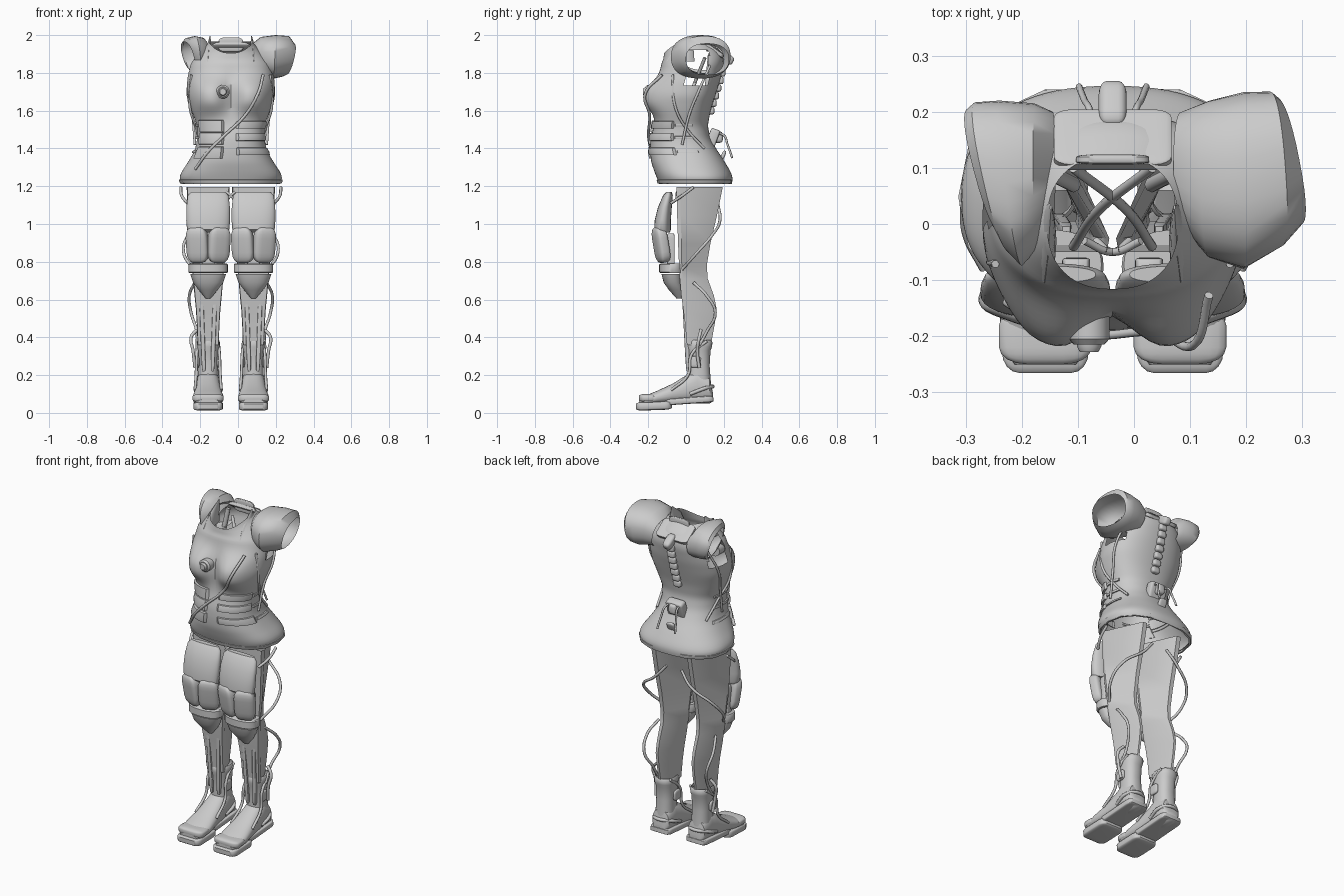
import bpy, bmesh, math
from mathutils import Vector, Euler

cube = bpy.data.objects.get("Cube")
if cube:
    bpy.data.objects.remove(cube, do_unlink=True)

CX = -0.038  # body centre line
SIDES = ((-1, "right"), (1, "left"))

grey = bpy.data.materials.new("plain grey")
grey.use_nodes = True
grey.diffuse_color = (0.6, 0.6, 0.6, 1)
grey.node_tree.nodes["Principled BSDF"].inputs["Base Color"].default_value = grey.diffuse_color


def finish(name, bm):
    bmesh.ops.recalc_face_normals(bm, faces=bm.faces)
    mesh = bpy.data.meshes.new(name)
    bm.to_mesh(mesh)
    bm.free()
    mesh.materials.append(grey)
    obj = bpy.data.objects.new(name, mesh)
    bpy.context.collection.objects.link(obj)
    return obj


def power(v, p):
    return math.copysign(abs(v) ** p, v)


def ring(center, u, v, p=0.85, n=32):
    """Rounded cross-section spanned by the half axes u and v."""
    c, u, v = Vector(center), Vector(u), Vector(v)
    angles = [math.tau * i / n for i in range(n)]
    return [c + u * power(math.cos(a), p) + v * power(math.sin(a), p) for a in angles]


def skin(name, rings, closed=True, caps=False):
    """Skin faces between successive rows of points."""
    bm = bmesh.new()
    rows = [[bm.verts.new(q) for q in r] for r in rings]
    n = len(rows[0])
    for a, b in zip(rows, rows[1:]):
        for i in range(n if closed else n - 1):
            j = (i + 1) % n
            bm.faces.new((a[i], a[j], b[j], b[i]))
    if caps:
        bm.faces.new(rows[0])
        bm.faces.new(rows[-1])
    return finish(name, bm)


def column(name, x, profile, caps=False):
    """Upright loft; profile rows are z, half width, front y, back y."""
    return skin(name, [ring((x, (f + b) / 2, z), (w, 0, 0), (0, (b - f) / 2, 0))
                       for z, w, f, b in profile], caps=caps)


def wedge(name, x, profile):
    """Upright loft with a flat front that narrows to a ridge at the back."""
    return skin(name, [[Vector((x + k * w, f + t * (b - f), z)) for k, t in
                        ((-.96, 0), (.96, 0), (1, .1), (.12, 1), (-.12, 1), (-1, .1))]
                       for z, w, f, b in profile])


def pad(name, loc, size, rot=(0, 0, 0), soft=0.3):
    """Rounded block."""
    bm = bmesh.new()
    bmesh.ops.create_cube(bm, size=1)
    bmesh.ops.bevel(bm, geom=bm.edges[:], offset=soft, segments=4, profile=0.5, affect="EDGES")
    turn = Euler([math.radians(r) for r in rot]).to_matrix()
    for v in bm.verts:
        v.co = turn @ (v.co * Vector(size)) + Vector(loc)
    return finish(name, bm)


def cable(name, points, radius=0.008):
    curve = bpy.data.curves.new(name, "CURVE")
    curve.dimensions = "3D"
    curve.bevel_depth = radius
    curve.bevel_resolution = 2
    curve.resolution_u = 8
    curve.use_fill_caps = True
    spline = curve.splines.new("BEZIER")
    spline.bezier_points.add(len(points) - 1)
    for bp, q in zip(spline.bezier_points, points):
        bp.co = q
        bp.handle_left_type = bp.handle_right_type = "AUTO"
    curve.materials.append(grey)
    bpy.context.collection.objects.link(bpy.data.objects.new(name, curve))


# Torso surface: z, half width, front y, back y
BODY = ((1.21, .255, -.14, .24), (1.235, .275, -.15, .25), (1.27, .265, -.165, .24),
        (1.33, .225, -.185, .205), (1.39, .19, -.19, .165), (1.45, .178, -.188, .13),
        (1.52, .178, -.17, .115), (1.6, .208, -.155, .13), (1.68, .232, -.15, .155),
        (1.76, .232, -.145, .18), (1.85, .215, -.13, .2), (1.9, .175, -.12, .195),
        (1.94, .135, -.118, .16), (1.965, .112, -.115, .11))


def body_at(z):
    z = min(max(z, BODY[0][0]), BODY[-1][0])
    for a, b in zip(BODY, BODY[1:]):
        if z <= b[0]:
            t = (z - a[0]) / (b[0] - a[0])
            return Vector([m + (n - m) * t for m, n in zip(a[1:], b[1:])])


def torso_point(angle, z, off=0.0):
    """Point on the torso; angle 0 faces front, positive towards +x."""
    w, f, b = (body_at(z - .015) + body_at(z) + body_at(z + .015)) / 3
    s, c = power(math.sin(angle), .85), power(math.cos(angle), .85)
    x = (w + off) * s
    y = (f + b) / 2 - ((b - f) / 2 + off) * c
    if c > 0:  # bust
        y -= .08 * c ** .3 * math.exp(-abs((abs(x) - .12) / .095) ** 2.5
                                      - abs((z - 1.675) / .095) ** 2.5)
        z -= .06 * c * c * min(max((z - 1.85) / .11, 0), 1)  # lower front neckline
    return Vector((CX + x, y, z))


def band(name, z0, z1, a0, a1, off=.012):
    """Raised strap following the torso, with edges tucked into it."""
    rows = []
    for t, o in ((0, -.004), (.04, off), (.5, off * 1.3), (.96, off), (1, -.004)):
        rows.append([torso_point(math.radians(a0 + (a1 - a0) * i / 16), z0 + (z1 - z0) * t,
                                 o if 0 < i < 16 else -.004) for i in range(17)])
    skin(name, rows, closed=False)


levels = [1.213 + .752 * i / 52 for i in range(53)]
torso = skin("torso_shell", [[torso_point(math.tau * i / 80, z) for i in range(80)] for z in levels])
bm = bmesh.new()
bm.from_mesh(torso.data)
armholes = [f for f in bm.faces if abs(f.calc_center_median().x - CX) > .14
            and 0 < f.calc_center_median().y < .12 and 1.73 < f.calc_center_median().z < 1.92]
bmesh.ops.delete(bm, geom=armholes, context="FACES")
bm.to_mesh(torso.data)
bm.free()

# Hem, belly pads and waist straps
band("hem", 1.213, 1.235, -180, 180, .006)
for i, z in enumerate((1.345, 1.42, 1.485)):
    band(f"belly_pad_{i}", z, z + .065, -62, -8, .012)
    band(f"waist_strap_{i}", z + .02, z + .06, 5, 80, .01)
    band(f"left_side_strap_{i}", z + .03, z + .045, 80, 112, .007)
    band(f"right_side_strap_{i}", z + .03, z + .045, -112, -62, .007)

# Sleeves: top x, top z, bottom x, bottom z, front y, back y, skew of the back edge
RIGHT_SLEEVE = ((-.14, 1.93, -.15, 1.8, 0, .2, 0), (-.18, 1.985, -.175, 1.79, -.05, .215, 0),
                (-.23, 1.995, -.21, 1.79, -.075, .22, -.02),
                (-.27, 1.985, -.235, 1.8, -.05, .217, -.03),
                (-.285, 1.965, -.245, 1.815, -.02, .205, -.03))
LEFT_SLEEVE = ((.07, 1.95, .1, 1.79, 0, .2, 0), (.12, 1.99, .15, 1.78, -.06, .22, 0),
               (.2, 2, .19, 1.77, -.08, .235, 0), (.27, 1.995, .235, 1.78, -.04, .236, -.01),
               (.295, 1.955, .255, 1.79, 0, .226, -.022))
for name, rows in (("right_sleeve", RIGHT_SLEEVE), ("left_sleeve", LEFT_SLEEVE)):
    skin(name, [ring(((a + c) / 2, (f + k) / 2, (b + d) / 2), ((a - c) / 2, 0, (b - d) / 2),
                     (e, (k - f) / 2, 0)) for a, b, c, d, f, k, e in rows])

# Collar, back plate, spine and back device
for s, side in SIDES:
    skin(f"{side}_collar_spike", [ring((CX + s * x, y, z), (r, 0, 0), (0, d, 0), 1, 12)
         for x, y, z, r, d in ((.122, -.03, 1.86, .022, .075), (.116, -.01, 1.93, .014, .05),
                               (.11, .03, 1.995, .002, .004))], caps=True)
pad("back_plate", (CX, .15, 1.92), (.21, .12, .025), (-35, 0, 0), .15)
pad("neck_guard", (CX, .115, 1.95), (.13, .018, .075), soft=.25)
pad("nape_fin", (CX, .21, 1.88), (.05, .09, .05), (-30, 0, 0))
for i in range(7):
    pad(f"vertebra_{i}", torso_point(math.pi, 1.6 + i * .04, .002), (.05, .035, .04))
pad("back_device", (CX, .14, 1.45), (.11, .05, .11), (-20, 0, 0), .15)
pad("back_device_core", (CX, .17, 1.46), (.05, .05, .06))
pad("back_tag", (CX, .195, 1.36), (.05, .02, .06), (-25, 0, 0))
for s, side in SIDES:
    cable(f"{side}_device_hook", [(CX + s * .03, .15, 1.48), (CX + s * .04, .2, 1.47),
                                  (CX + s * .05, .22, 1.42), (CX + s * .06, .245, 1.35)], .006)

# Chest button
for r, y in ((.036, -.205), (.022, -.218)):
    skin("chest_button", [ring((-.08, y + d, 1.7), (q, 0, 0), (0, 0, q), 1, 24)
                          for d, q in ((.05, r), (0, r), (-.01, r * .75))], caps=True)

# Torso cables
diagonal = ((42, 1.79), (32, 1.69), (18, 1.58), (-10, 1.46), (-32, 1.38), (-42, 1.29))
cable("chest_cable", [torso_point(math.radians(a), z, .015) for a, z in diagonal], .008)
for s, side in SIDES:
    for i, path in enumerate((((62, 1.79), (80, 1.62), (100, 1.5), (125, 1.4)),
                              ((120, 1.84), (108, 1.7), (100, 1.58), (90, 1.42)))):
        cable(f"{side}_torso_cable_{i}",
              [torso_point(s * math.radians(a), z, .006) for a, z in path], .007)
    cable(f"{side}_inner_strut", [(CX + s * .12, .13, 1.9), (CX + s * .14, .11, 1.7),
                                  (CX + s * .07, .07, 1.45)], .014)
    cable(f"{side}_inner_cable", [(CX + s * .07, .1, 1.88), (CX - s * .02, .03, 1.7),
                                  (CX - s * .07, -.04, 1.45)], .009)
    cable(f"{side}_hip_hook", [(CX + s * .05, -.03, 1.19), (CX, -.05, 1.15),
                               (CX - s * .03, -.03, 1.11)], .007)

LEG = ((1.197, .114, -.05, .195), (1.05, .108, -.047, .165), (.9, .1, -.042, .13),
       (.78, .086, -.037, .11), (.71, .08, -.033, .115), (.62, .072, -.025, .148),
       (.55, .065, -.015, .162), (.47, .06, -.005, .152), (.36, .056, .005, .132))
BOOT = ((.12, .056, .005, .135), (.25, .053, .012, .125), (.33, .055, .005, .13),
        (.35, .06, 0, .138), (.375, .06, 0, .14), (.385, .054, .006, .133))
THIGH_GUARD = ((.955, .1, -.15, -.085), (.97, .112, -.168, -.08), (1.02, .116, -.166, -.08),
               (1.09, .115, -.148, -.075), (1.15, .108, -.122, -.07), (1.17, .09, -.105, -.075))
BAND = ((.74, .1, -.135, -.01), (.745, .104, -.142, -.01), (.785, .104, -.142, -.01),
        (.79, .1, -.135, -.01))
KNEE = ((.735, .095, -.13, -.02), (.69, .08, -.118, -.02), (.65, .05, -.09, -.01),
        (.605, .012, -.05, -.02))
# Foot rows: y, half width, bottom z, top z
FOOT = ((.142, .035, .06, .11), (.125, .055, .05, .19), (.06, .062, .05, .24),
        (.01, .064, .05, .205), (-.07, .072, .05, .155), (-.15, .082, .045, .118),
        (-.215, .078, .04, .092), (-.25, .055, .045, .072))

for s, side in SIDES:
    x = CX + s * .12
    out = CX + s * .23
    wedge(f"{side}_leg", x, LEG)

    # Thigh guard and knee
    column(f"{side}_thigh_guard", x, THIGH_GUARD, caps=True)
    for d in (-1, 1):
        pad(f"{side}_thigh_lobe", (x + d * .057, -.132, .89), (.118, .065, .19), (10, 0, d * 20))
        pad(f"{side}_knee_strut", (x + d * .055, -.08, .86), (.05, .04, .18), soft=.15)
        pad(f"{side}_shin_rail", (x + d * .03, 0, .43), (.022, .022, .42), (3, d * 2, 0), .2)
        pad(f"{side}_ankle_disc", (x + d * .056, .05, .27), (.02, .06, .06))
        cable(f"{side}_boot_strap", [(x + d * .053, .11, .38), (x + d * .06, .03, .31),
              (x + d * .064, .01, .2), (x + d * .07, -.08, .12)], .008)
    column(f"{side}_knee_band", x, BAND, caps=True)
    column(f"{side}_knee_cap", x, KNEE, caps=True)

    # Boot
    column(f"{side}_boot", x, BOOT)
    skin(f"{side}_foot", [ring((x, y, (a + b) / 2), (w, 0, 0), (0, 0, (b - a) / 2))
                          for y, w, a, b in FOOT], caps=True)
    pad(f"{side}_sole", (x, .01, .065), (.135, .27, .035), (4, 0, 0), .15)
    pad(f"{side}_toe_sole", (x, -.17, .037), (.155, .19, .045), (2, 0, 0), .2)
    pad(f"{side}_toe_cap", (x, -.2, .078), (.165, .1, .045))
    cable(f"{side}_heel_loop", [(x - .06, .02, .1), (x - .06, .1, .13), (x, .142, .14),
                                (x + .06, .1, .13), (x + .06, .02, .1)], .01)

    # Leg cables
    cable(f"{side}_hip_cable", [(out + s * .035, .04, 1.195), (out + s * .03, -.02, 1.15),
                                (out, -.08, 1.11)])
    cable(f"{side}_thigh_cable", [(CX + s * .05, .17, 1.1), (x, .18, 1.02),
          (out, .13, .93), (out + s * .02, .06, .85), (out - s * .03, -.02, .76)])
    cable(f"{side}_calf_cable", [(out - s * .04, .04, .69), (out - s * .01, .11, .62),
          (out - s * .02, .155, .53), (out - s * .05, .11, .43), (out - s * .05, .06, .34)])
    cable(f"{side}_ankle_cable", [(out - s * .05, .08, .44), (out - s * .02, .07, .4),
          (out - s * .03, .06, .33), (out - s * .04, .07, .24)], .009)

# Smooth shading with kept edges
bpy.ops.object.select_all(action="DESELECT")
for obj in bpy.context.collection.objects:
    if obj.type == "MESH":
        obj.select_set(True)
        bpy.context.view_layer.objects.active = obj
bpy.ops.object.shade_smooth_by_angle(angle=math.radians(40))
